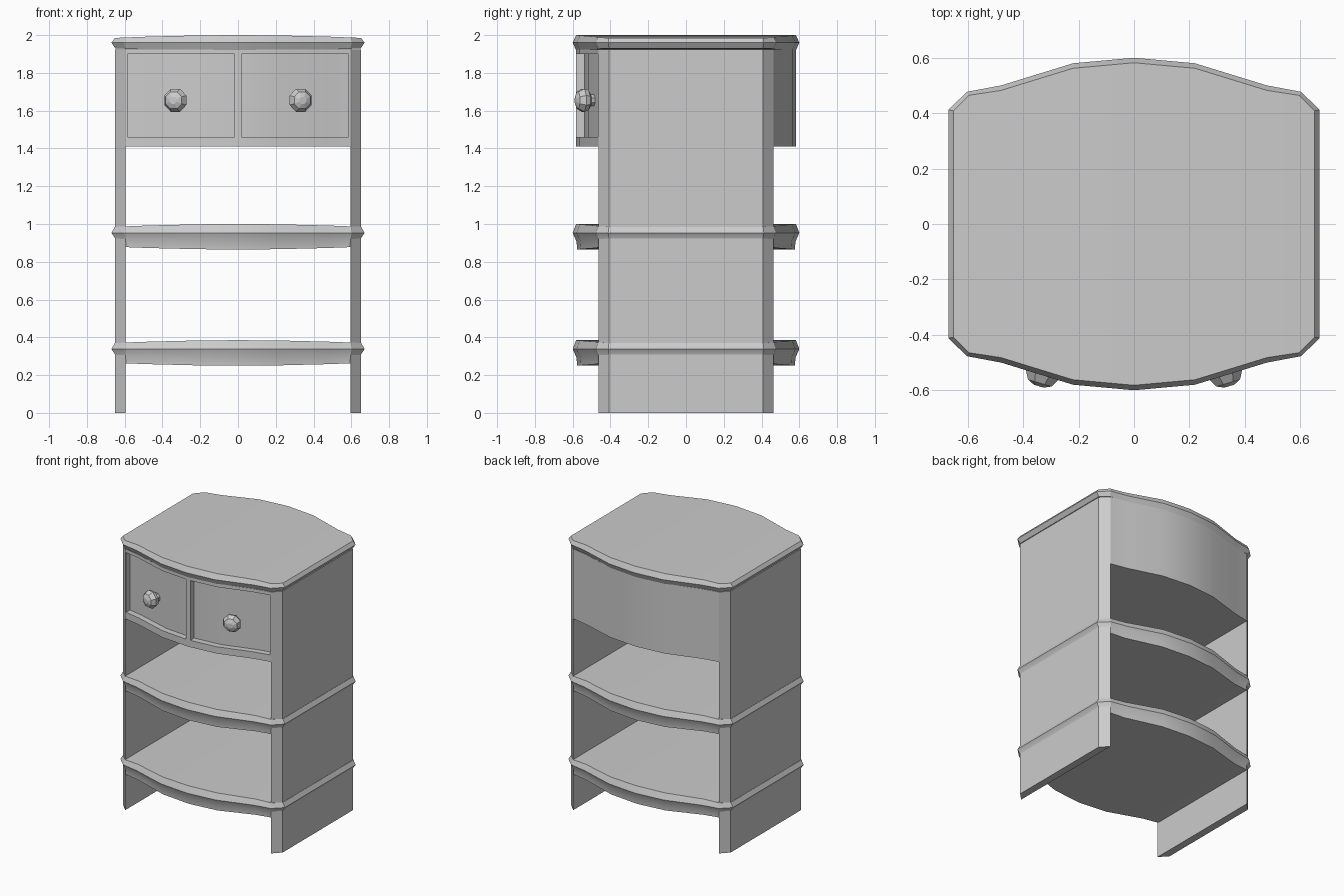
import bpy, bmesh, math
from mathutils import Matrix

if "Cube" in bpy.data.objects:
    bpy.data.objects.remove(bpy.data.objects["Cube"])

# Half outline of the bowed slabs (x, y); mirrored in x and y
OUTLINE = [(0, .60), (.22, .58), (.48, .50), (.603, .477), (.67, .412)]
# Bowed outline of the drawer case between the side panels
CASE = [(0, .583), (.22, .563), (.47, .488), (.595, .463)]
RECESS = .045


def make(name, bm, smooth=True):
    bmesh.ops.recalc_face_normals(bm, faces=bm.faces)
    me = bpy.data.meshes.new(name)
    bm.to_mesh(me)
    bm.free()
    ob = bpy.data.objects.new(name, me)
    bpy.context.collection.objects.link(ob)
    if smooth:
        bpy.ops.object.select_all(action='DESELECT')
        ob.select_set(True)
        bpy.context.view_layer.objects.active = ob
        bpy.ops.object.shade_smooth_by_angle(angle=math.radians(30))
    return ob


def columns(inset):
    """Outline columns (x, half depth) from left to right, moved inwards."""
    half = [(x, y - inset) for x, y in OUTLINE[:3]]
    half.append((OUTLINE[3][0] - inset * .4, OUTLINE[3][1] - inset * .7))
    half.append((OUTLINE[4][0] - inset, OUTLINE[4][1] - inset * .2))
    return [(-x, y) for x, y in half[:0:-1]] + half


def slab(name, zc, rings):
    """Crowned slab with a moulded rim; rings are (inset, height from zc)."""
    bm = bmesh.new()
    loops = []
    for inset, dz in rings:
        cols = columns(inset)
        def h(x):
            return zc + dz - math.copysign(.015 * (x / .65) ** 2, dz) * bool(dz)
        front = [bm.verts.new((x, -y, h(x))) for x, y in cols]
        back = [bm.verts.new((x, y, h(x))) for x, y in cols]
        loops.append((front, back))
    for f, b in (loops[0], loops[-1]):
        for i in range(len(f) - 1):
            bm.faces.new((f[i], f[i + 1], b[i + 1], b[i]))
    for (f0, b0), (f1, b1) in zip(loops, loops[1:]):
        r0, r1 = f0 + b0[::-1], f1 + b1[::-1]
        n = len(r0)
        for i in range(n):
            j = (i + 1) % n
            bm.faces.new((r0[i], r0[j], r1[j], r1[i]))
    return make(name, bm)


def bow(x):
    x = abs(x)
    for (xa, ya), (xb, yb) in zip(CASE, CASE[1:]):
        if x <= xb + 1e-6:
            return ya + (yb - ya) * (x - xa) / (xb - xa)
    return CASE[-1][1]


def prism(name, pts, z0, z1):
    bm = bmesh.new()
    face = bm.faces.new([bm.verts.new((x, y, z0)) for x, y in pts])
    ext = bmesh.ops.extrude_face_region(bm, geom=[face], use_keep_orig=True)
    verts = [v for v in ext['geom'] if isinstance(v, bmesh.types.BMVert)]
    bmesh.ops.translate(bm, verts=verts, vec=(0, 0, z1 - z0))
    return make(name, bm)


def bowed(name, x0, x1, back, z0, z1, inset=0):
    """Block with a bowed front; back(x) gives its rear surface."""
    knots = {s * x for x, _ in CASE for s in (-1, 1)}
    xs = [x0] + sorted(x for x in knots if x0 < x < x1) + [x1]
    pts = [(x, inset - bow(x)) for x in xs] + [(x, back(x)) for x in reversed(xs)]
    return prism(name, pts, z0, z1)


# Top and shelves
slab("table_top", 1.96, [(.018, .04), (0, 0), (.02, -.045)])
for label, z in (("middle_shelf", .953), ("lower_shelf", .338)):
    slab(label, z, [(.018, .047), (0, 0), (.02, -.045), (.024, -.088)])

# Side panels with chamfered outer corners
for label, s in (("left", -1), ("right", 1)):
    prism(label + "_side_panel",
          [(s * .595, -.463), (s * .65, -.408), (s * .65, .408), (s * .595, .463)],
          0, 1.925)

# Drawer case with recessed front, and the frame around the drawers
bowed("drawer_case", -.595, .595, bow, 1.41, 1.925, RECESS)
rear = lambda x: RECESS - bow(x)
bowed("bottom_rail", -.595, .595, rear, 1.41, 1.46)
bowed("top_rail", -.595, .595, rear, 1.90, 1.925)
bowed("divider", -.018, .018, rear, 1.46, 1.90)
bowed("left_stile", -.595, -.586, rear, 1.46, 1.90)
bowed("right_stile", .586, .595, rear, 1.46, 1.90)

# Faceted knobs, turned to follow the bow
PROFILE = [(.03, -.01), (.035, .02), (.058, .034), (.066, .058), (.048, .088), (.02, .1)]
for label, s in (("left", -1), ("right", 1)):
    bm = bmesh.new()
    rows = [[bm.verts.new((r * math.cos(a), -d, r * math.sin(a)))
             for a in [math.tau * (i + .5) / 8 for i in range(8)]] for r, d in PROFILE]
    for a, b in zip(rows, rows[1:]):
        for i in range(8):
            j = (i + 1) % 8
            bm.faces.new((a[i], a[j], b[j], b[i]))
    bm.faces.new(rows[0])
    bm.faces.new(rows[-1])
    knob = make(label + "_drawer_knob", bm, smooth=False)
    x = s * .315
    knob.matrix_world = (Matrix.Translation((x, RECESS - bow(x), 1.655))
                         @ Matrix.Rotation(s * math.radians(16.7), 4, 'Z'))
